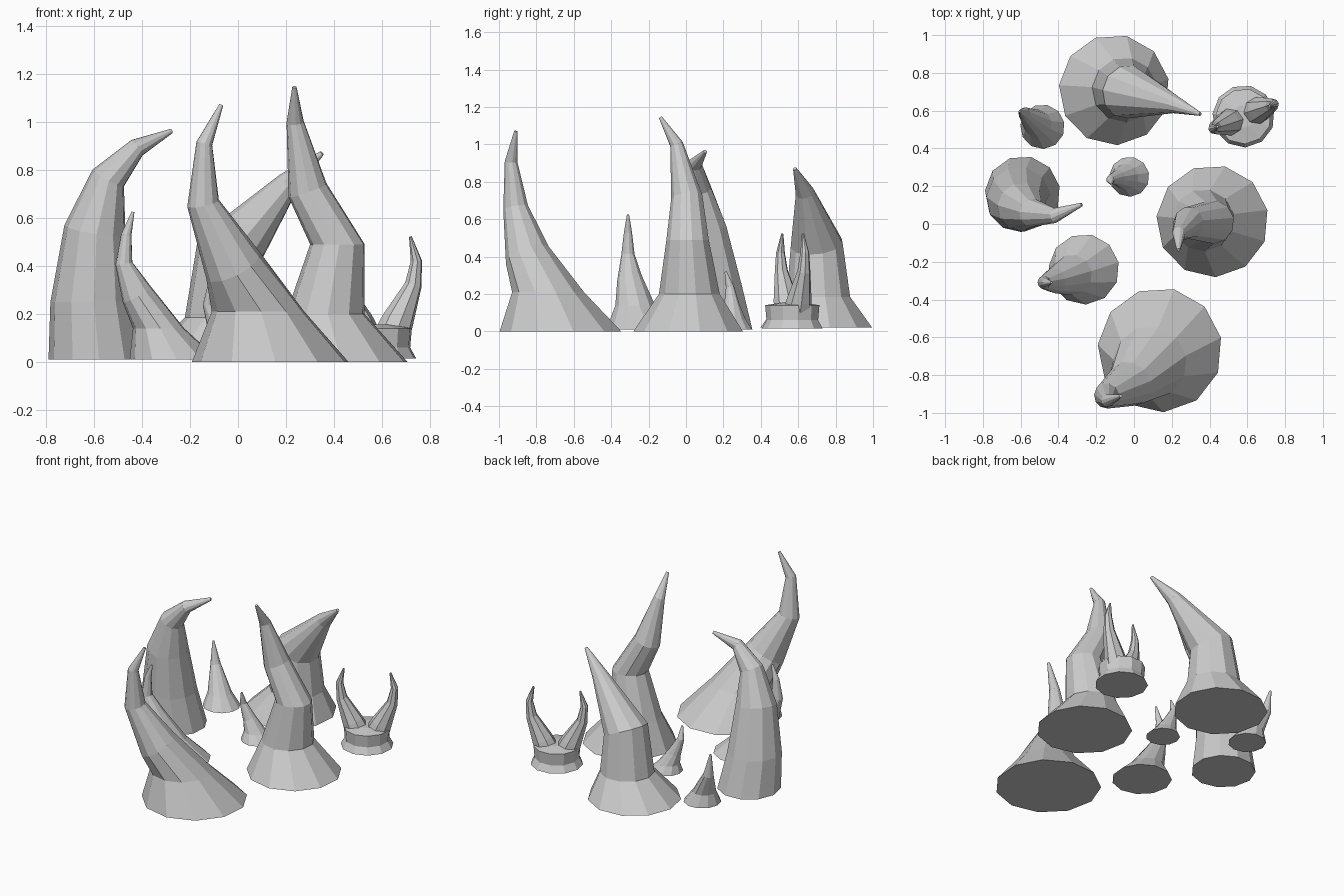
import bpy, bmesh, math
from mathutils import Vector

SIDES = 11


def spike(name, rings, sides=SIDES, flat=2, phase=0.2):
    """Loft flat-faced rings (x, y, z, radius); first `flat` rings stay level, the rest follow the path."""
    bm = bmesh.new()
    pts = [Vector(r[:3]) for r in rings]
    last = len(pts) - 1
    loops = []
    for i, p in enumerate(pts):
        into = (p - pts[max(i - 1, 0)]).normalized()
        out = (pts[min(i + 1, last)] - p).normalized()
        axis = Vector((0, 0, 1)) if i < flat else into + out
        turn = Vector((0, 0, 1)).rotation_difference(axis.normalized())
        loop = []
        for k in range(sides):
            a = phase + 2 * math.pi * k / sides
            loop.append(bm.verts.new(p + turn @ (Vector((math.cos(a), math.sin(a), 0)) * rings[i][3])))
        loops.append(loop)
    for lo, hi in zip(loops, loops[1:]):
        for k in range(sides):
            n = (k + 1) % sides
            bm.faces.new((lo[k], lo[n], hi[n], hi[k]))
    bm.faces.new(loops[0][::-1])
    bm.faces.new(loops[-1])
    bmesh.ops.recalc_face_normals(bm, faces=bm.faces)
    mesh = bpy.data.meshes.new(name)
    bm.to_mesh(mesh)
    bm.free()
    obj = bpy.data.objects.new(name, mesh)
    bpy.context.collection.objects.link(obj)
    return obj


# large spike at the front
spike("front_spike", [
    (0.137, -0.667, 0, 0.33), (0.085, -0.735, 0.21, 0.195), (-0.02, -0.845, 0.40, 0.125),
    (-0.145, -0.91, 0.66, 0.068), (-0.14, -0.935, 0.91, 0.034), (-0.07, -0.91, 1.07, 0.009)])

# tall twisted spike at the right
spike("right_spike", [
    (0.415, 0.015, 0, 0.297), (0.365, 0.02, 0.20, 0.165), (0.415, 0.01, 0.49, 0.115),
    (0.29, 0.005, 0.715, 0.085), (0.238, -0.05, 1.0, 0.036), (0.235, -0.137, 1.145, 0.009)], flat=3)

# back spike bent sharply sideways
spike("back_spike", [
    (-0.105, 0.71, 0.02, 0.293), (-0.05, 0.71, 0.185, 0.172), (-0.035, 0.70, 0.465, 0.142),
    (0.21, 0.635, 0.745, 0.05), (0.35, 0.582, 0.87, 0.01)])

# thick hooked spike at the left
spike("left_hook", [
    (-0.59, 0.16, 0.01, 0.20), (-0.61, 0.13, 0.25, 0.172), (-0.595, 0.09, 0.55, 0.13),
    (-0.54, 0.06, 0.765, 0.075), (-0.42, 0.045, 0.893, 0.04), (-0.277, 0.103, 0.962, 0.01)])

# medium curved spike between front and left
spike("curved_spike", [
    (-0.265, -0.24, 0.01, 0.187), (-0.33, -0.27, 0.14, 0.108), (-0.42, -0.30, 0.28, 0.068),
    (-0.475, -0.31, 0.41, 0.036), (-0.465, -0.31, 0.53, 0.022), (-0.437, -0.31, 0.625, 0.006)])

# small spike at the back left
spike("small_back_spike", [
    (-0.485, 0.515, 0.02, 0.118), (-0.51, 0.53, 0.10, 0.075),
    (-0.58, 0.585, 0.25, 0.033), (-0.605, 0.597, 0.40, 0.006)])

# tiny hook in the middle
spike("small_middle_hook", [
    (-0.025, 0.25, 0.01, 0.106), (-0.045, 0.25, 0.065, 0.07), (-0.085, 0.245, 0.14, 0.042),
    (-0.125, 0.235, 0.24, 0.022), (-0.12, 0.212, 0.32, 0.006)])

# twin-horned stump at the back right
CX, CY = 0.58, 0.57
spike("horn_stump", [
    (CX, CY, 0.015, 0.165), (CX, CY, 0.06, 0.14), (CX, CY, 0.14, 0.147), (CX, CY, 0.155, 0.06)], flat=4)
for side, label in ((1, "right"), (-1, "left")):
    path = [(0.05, 0.02, 0.08, 0.08), (0.085, 0.035, 0.17, 0.068), (0.15, 0.06, 0.32, 0.036),
            (0.163, 0.065, 0.42, 0.024), (0.138, 0.055, 0.522, 0.006)]
    spike(label + "_horn", [(CX + side * x, CY + side * y, z, r) for x, y, z, r in path], sides=8, flat=0)
